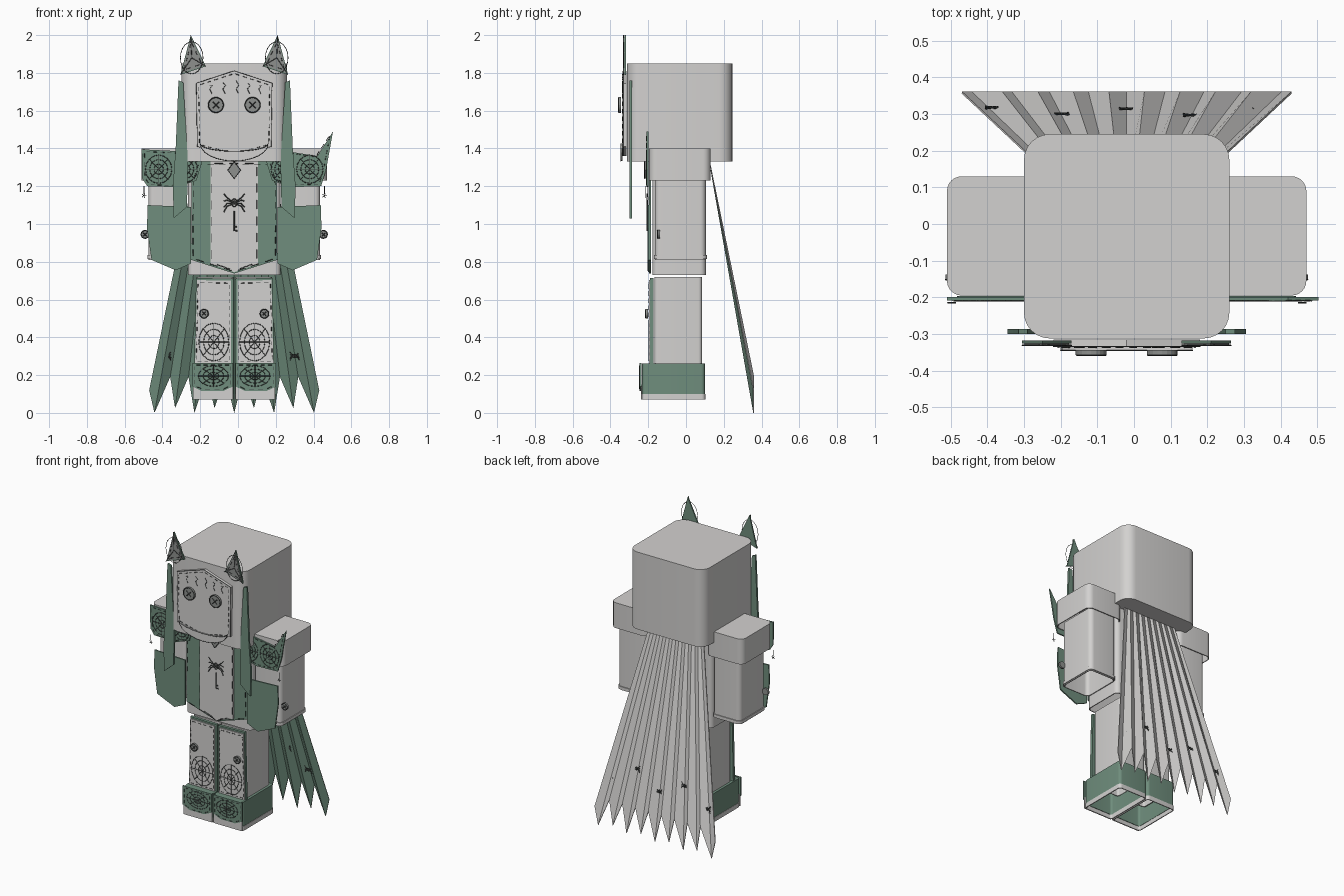
import bpy, bmesh, math

if "Cube" in bpy.data.objects:
    bpy.data.objects.remove(bpy.data.objects["Cube"])

CX = -0.02  # the figure's symmetry plane


def mat(name, r, g, b):
    m = bpy.data.materials.new(name)
    m.diffuse_color = (r, g, b, 1)
    m.use_nodes = True
    m.node_tree.nodes["Principled BSDF"].inputs["Base Color"].default_value = m.diffuse_color
    return m


GREY = mat("pale grey", 0.65, 0.64, 0.63)
GREEN = mat("sage green", 0.16, 0.27, 0.205)
DARK = mat("charcoal", 0.055, 0.06, 0.058)
MID = mat("mid grey", 0.27, 0.28, 0.27)


def activate(ob):
    bpy.ops.object.select_all(action='DESELECT')
    bpy.context.view_layer.objects.active = ob
    ob.select_set(True)


def finish(bm, name, mats):
    bmesh.ops.recalc_face_normals(bm, faces=bm.faces)
    me = bpy.data.meshes.new(name)
    bm.to_mesh(me)
    bm.free()
    for m in mats:
        me.materials.append(m)
    ob = bpy.data.objects.new(name, me)
    ob.location.x = CX
    bpy.context.collection.objects.link(ob)
    return ob


def prism(name, pts, to3d, a, b, m, caps="both"):
    """Extrude a 2D outline between levels a and b; missing caps leave a thin-walled shell."""
    bm = bmesh.new()
    lo = [bm.verts.new(to3d(p, a)) for p in pts]
    hi = [bm.verts.new(to3d(p, b)) for p in pts]
    n = len(pts)
    for i in range(n):
        bm.faces.new((lo[i], lo[(i + 1) % n], hi[(i + 1) % n], hi[i]))
    if caps != "none":
        bm.faces.new(hi)
    if caps == "both":
        bm.faces.new(lo[::-1])
    ob = finish(bm, name, [m])
    if caps != "both":
        s = ob.modifiers.new("wall", 'SOLIDIFY')
        s.thickness, s.offset = 0.006, -1
        activate(ob)
        bpy.ops.object.modifier_apply(modifier="wall")
    return ob


def block(name, x0, x1, y0, y1, z0, z1, r, m, caps="both"):
    """Box with rounded upright edges."""
    pts = []
    for k, (cx, cy) in enumerate([(x1 - r, y1 - r), (x0 + r, y1 - r), (x0 + r, y0 + r), (x1 - r, y0 + r)]):
        for j in range(7):
            t = math.pi / 2 * (k + j / 6)
            pts.append((cx + r * math.cos(t), cy + r * math.sin(t)))
    ob = prism(name, pts, lambda p, z: (p[0], p[1], z), z0, z1, m, caps)
    activate(ob)
    bpy.ops.object.shade_smooth_by_angle(angle=math.radians(40))
    return ob


def plate(name, pts, y, m, d=0.009):
    return prism(name, pts, lambda p, v: (p[0], v, p[1]), y, y + d, m)


def flip(pts, s):
    return [(s * x, z) for x, z in pts]


def strokes(name, lines, y, m=DARK, r=0.002):
    """Thin thread lines drawn on a front-facing plane."""
    cu = bpy.data.curves.new(name, 'CURVE')
    cu.dimensions, cu.bevel_depth, cu.bevel_resolution = '3D', r, 0
    for ln in lines:
        sp = cu.splines.new('POLY')
        sp.points.add(len(ln) - 1)
        for p, (x, z) in zip(sp.points, ln):
            p.co = (x, y, z, 1)
    cu.materials.append(m)
    ob = bpy.data.objects.new(name, cu)
    ob.location.x = CX
    bpy.context.collection.objects.link(ob)
    activate(ob)
    bpy.ops.object.convert(target='MESH')
    return bpy.context.object


def shrink(pts, k):
    cx, cz = (sum(c) / len(pts) for c in zip(*pts))
    return [(cx + (x - cx) * k, cz + (z - cz) * k) for x, z in pts]


def stitches(pts, k=0.92, step=0.035):
    """Dashes following a shrunken outline."""
    q = shrink(pts, k)
    out = []
    for (ax, az), (bx, bz) in zip(q, q[1:] + q[:1]):
        n = max(1, int(math.hypot(bx - ax, bz - az) / step))
        for i in range(n):
            t, u = (i + 0.2) / n, (i + 0.75) / n
            out.append([(ax + (bx - ax) * t, az + (bz - az) * t), (ax + (bx - ax) * u, az + (bz - az) * u)])
    return out


def ring(cx, cz, rx, rz, n=20):
    return [(cx + rx * math.cos(i * math.tau / n), cz + rz * math.sin(i * math.tau / n)) for i in range(n + 1)]


def web(cx, cz, rx, rz, spokes=8):
    out = [ring(cx, cz, rx * k, rz * k, 16) for k in (0.35, 0.68, 1)]
    return out + [[(cx, cz), p] for p in ring(cx, cz, rx, rz, spokes)[:-1]]


def button(name, x, z, y, r):
    plate(name, ring(x, z, r, r)[:-1], y, MID, 0.012)
    k = r * 0.4
    strokes(name + "_thread", [ring(x, z, r * 0.95, r * 0.95), [(x - k, z - k), (x + k, z + k)],
                               [(x - k, z + k), (x + k, z - k)]], y - 0.001, r=0.0028)


def spider(x, z, s):
    legs = [[(x, z), (x + d * s * 0.7, z + a * s), (x + d * s, z + b * s)]
            for d in (-1, 1) for a, b in ((0.55, 0.9), (0.3, 0.2), (-0.05, -0.4), (-0.3, -0.85))]
    return legs + [ring(x, z + 0.05 * s, s * k, s * k * 1.5, 10) for k in (0.1, 0.25)]


# Main body blocks
block("head", -0.28, 0.28, -0.312, 0.245, 1.33, 1.85, 0.07, GREY)
block("torso", -0.245, 0.245, -0.178, 0.105, 0.73, 1.33, 0.03, GREY, "top")
for s, side in ((-1, "left"), (1, "right")):
    def span(a, b):
        return (a, b) if s > 0 else (-b, -a)
    block(side + "_shoulder", *span(0.22, 0.49), -0.195, 0.13, 1.23, 1.40, 0.04, GREY, "top")
    block(side + "_arm", *span(0.25, 0.455), -0.165, 0.105, 0.81, 1.25, 0.03, GREY, "none")
    block(side + "_cuff", *span(0.247, 0.46), -0.17, 0.111, 0.815, 0.835, 0.03, GREY, "none")
    block(side + "_leg", *span(0.005, 0.2), -0.168, 0.085, 0.2, 0.72, 0.02, GREY, "top")
    block(side + "_boot", *span(0.003, 0.217), -0.232, 0.1, 0.098, 0.262, 0.02, GREEN, "top")
    block(side + "_sole", *span(0.003, 0.219), -0.235, 0.102, 0.07, 0.1, 0.02, GREY, "none")

    # Horn with web hoop
    horn = flip([(0.15, 1.835), (0.285, 1.79), (0.23, 2.0)], s)
    plate(side + "_horn_backing", horn, -0.326, GREEN)
    plate(side + "_horn", shrink(horn, 0.9), -0.33, MID, 0.006)
    strokes(side + "_horn_web", stitches(horn, 0.7) + [ring(s * 0.225, 1.88, 0.06, 0.085)]
            + [[horn[i], (s * 0.225, 1.88)] for i in range(3)], -0.331, r=0.0018)
    # Hair strand beside the face
    plate(side + "_strand", flip([(0.27, 1.75), (0.295, 1.76), (0.31, 1.4), (0.325, 1.2), (0.32, 1.03),
                                  (0.25, 1.09), (0.245, 1.33)], s), -0.30, GREEN, 0.014)
    button(side + "_eye", s * 0.097, 1.63, -0.356, 0.042)
    # Shoulder plate; one side carries a spike
    tip = [(0.44, 1.36), (0.523, 1.49), (0.487, 1.29)] if s > 0 else [(0.49, 1.395), (0.487, 1.24)]
    pad = flip([(0.17, 1.33), (0.28, 1.385)] + tip + [(0.46, 1.2), (0.3, 1.195), (0.2, 1.23)], s)
    plate(side + "_shoulder_plate", pad, -0.208, GREEN)
    strokes(side + "_shoulder_web", stitches(pad, 0.9) + web(s * 0.40, 1.29, 0.07, 0.075)
            + web(s * 0.255, 1.29, 0.06, 0.07), -0.209, r=0.0018)
    # Hanging star charm
    strokes(side + "_charm", [[(s * 0.478, 1.2), (s * 0.478, 1.16)]]
            + [[(s * 0.478, 1.15), p] for p in ring(s * 0.478, 1.15, 0.013, 0.013, 5)], -0.215, r=0.0018)
    # Forearm plate and the button beside it
    fore = flip([(0.23, 1.09), (0.458, 1.1), (0.462, 0.98), (0.438, 0.81), (0.31, 0.755), (0.23, 0.79)], s)
    plate(side + "_forearm_plate", fore, -0.205, GREEN)
    button(side + "_arm_button", s * 0.472, 0.945, -0.15, 0.022)
    # Leg panel
    leg = flip([(0.004, 0.71), (0.202, 0.715), (0.212, 0.25), (0.004, 0.25)], s)
    plate(side + "_leg_backing", leg, -0.19, GREEN, 0.018)
    panel = flip([(0.018, 0.7), (0.197, 0.703), (0.207, 0.26), (0.018, 0.26)], s)
    plate(side + "_leg_panel", panel, -0.197, GREY)
    strokes(side + "_leg_stitching", stitches(panel, 0.94) + web(s * 0.108, 0.375, 0.08, 0.1), -0.198, r=0.0018)
    button(side + "_leg_button", s * 0.16, 0.525, -0.212, 0.024)
    # Boot front: pale toe cap below a scalloped plate
    cap = flip([(0.006, 0.15), (0.217, 0.15), (0.217, 0.072), (0.006, 0.072)], s)
    plate(side + "_toe_cap", cap, -0.239, GREY, 0.006)
    toe = flip([(0.006, 0.265), (0.222, 0.265), (0.222, 0.14), (0.17, 0.115), (0.06, 0.115), (0.006, 0.14)], s)
    plate(side + "_boot_plate", toe, -0.245, GREEN)
    strokes(side + "_boot_web", stitches(toe, 0.88) + web(s * 0.11, 0.195, 0.08, 0.055), -0.246, r=0.0018)

# Face plate, fringe and mouth
face = [(-0.2, 1.745), (0, 1.81), (0.2, 1.745), (0.195, 1.41), (0, 1.36), (-0.195, 1.41)]
plate("face_plate", face, -0.335, GREY, 0.02)
strokes("face_outline", [face + face[:1]], -0.334, r=0.002)
strokes("face_stitching", stitches(face, 0.94), -0.336, r=0.0018)
strokes("fringe", [[(x, 1.76 - abs(x) * 0.2), (x + 0.015, 1.735), (x, 1.715), (x + 0.012, 1.69)]
                   for x in (-0.13, -0.06, 0.01, 0.07, 0.13)], -0.336, r=0.0018)
grin = [(0.18 * math.cos(t), 1.425 + 0.092 * math.sin(t)) for t in (math.pi * (1 + i / 12) for i in range(13))]
grin += [(0.18 * math.cos(t), 1.425 + 0.04 * math.sin(t)) for t in (math.pi * (2 - i / 12) for i in range(1, 12))]
plate("mouth", grin, -0.345, GREY)
strokes("mouth_outline", [grin + grin[:1]], -0.345, r=0.0018)

# Vest, shirt front, gem, spider and key
vest = [(-0.225, 1.33), (0.225, 1.33), (0.228, 0.81), (0, 0.738), (-0.228, 0.81)]
plate("vest", vest, -0.195, GREEN)
shirt = [(-0.125, 1.33), (0.125, 1.33), (0.125, 0.79), (0, 0.745), (-0.125, 0.79)]
plate("shirt_front", shirt, -0.202, GREY)
strokes("vest_stitching", stitches(vest, 0.96, 0.06) + stitches(shirt, 0.97, 0.08), -0.203)
gem = [(0, 1.33), (0.034, 1.285), (0, 1.24), (-0.034, 1.285)]
plate("gem", gem, -0.22, MID, 0.012)
strokes("gem_outline", [gem + gem[:1]], -0.22)
strokes("spider_pendant", spider(0, 1.11, 0.055), -0.206, r=0.003)
strokes("key_pendant", [[(0, 1.07), (0, 0.965), (0.018, 0.965)], [(0, 0.985), (0.015, 0.985)]], -0.206, r=0.004)

# Pleated cape: green lining, grey outside; every pleat ends on one upright plane
bm = bmesh.new()
cols = []
for i in range(19):
    u = (i - 9) / 9
    zb = 0.12 if i in (0, 18) else (0.19 if i % 2 == 0 else 0.025 * (i % 4 == 3))
    t = (1.33 - zb) / 1.33
    cols.append((bm.verts.new((u * 0.2, 0.122, 1.33)),
                 bm.verts.new((u * (0.2 + 0.275 * t), 0.356, zb))))
for a, b in zip(cols, cols[1:]):
    bm.faces.new((a[0], a[1], b[1], b[0]))
cape = finish(bm, "cape", [GREEN, GREY])
if cape.data.polygons[4].normal.y > 0:
    cape.data.flip_normals()
sol = cape.modifiers.new("lining", 'SOLIDIFY')
sol.thickness, sol.offset, sol.material_offset, sol.material_offset_rim = 0.005, -1, 1, 1

# Spiders sitting on the cape
for x, z in ((-0.36, 0.3), (-0.18, 0.4), (0.0, 0.32), (0.18, 0.42), (0.32, 0.3)):
    ob = strokes("cape_spider", spider(0, 0, 0.025), 0, r=0.0025)
    ob.location = (x + CX, 0.14 + 0.23 * (1.33 - z) / 1.33, z)
    ob.rotation_euler.x = math.radians(9.8)
